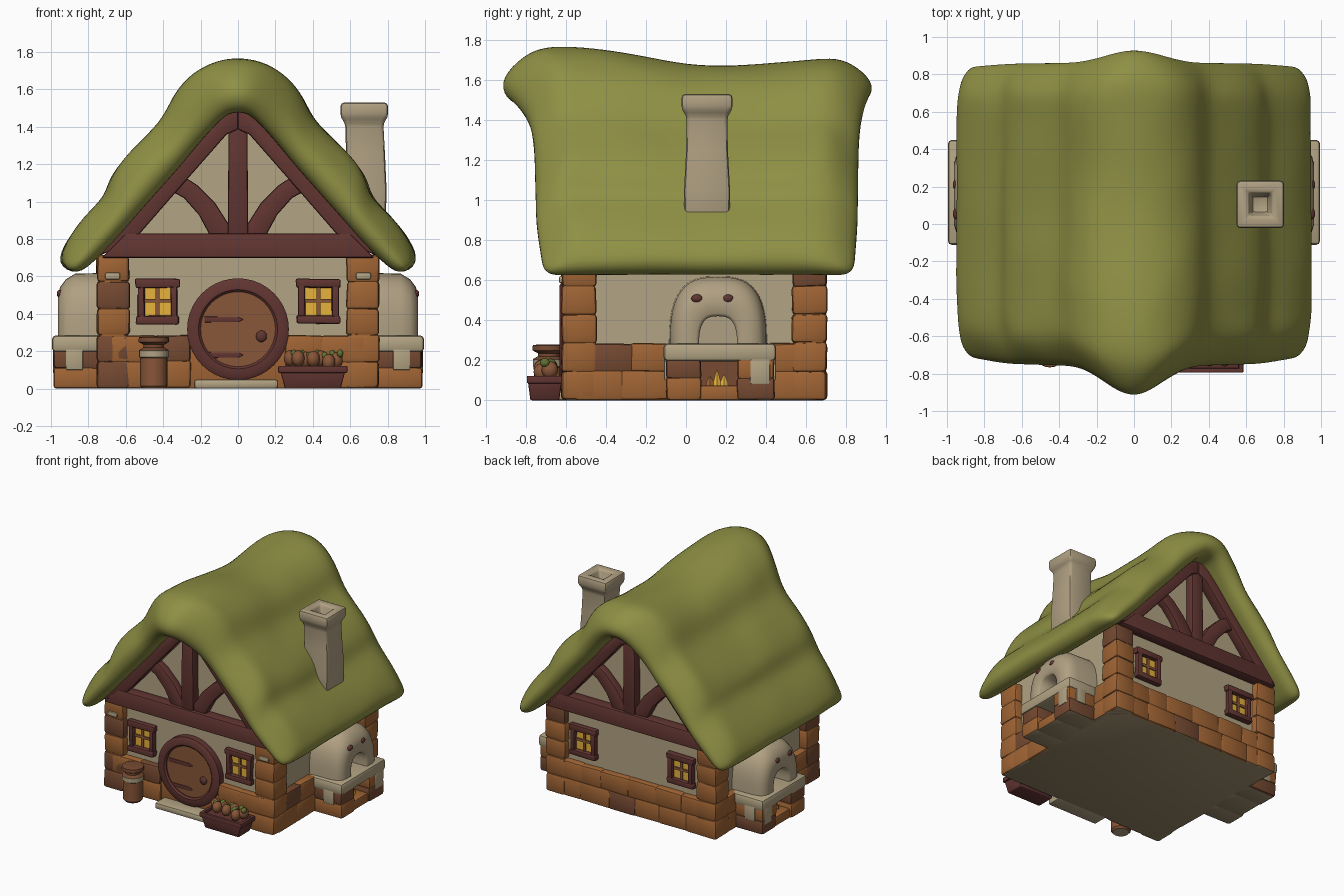
import bpy, bmesh, math, random
from mathutils import Vector, Matrix

if "Cube" in bpy.data.objects:
    bpy.data.objects.remove(bpy.data.objects["Cube"])
random.seed(11)

# ---- colours (sRGB 0-255 turned into linear) ----
COLOURS = [("thatch_green", 143, 144, 68), ("plaster_beige", 178, 163, 131), ("stone_orange", 160, 100, 52),
           ("stone_brown", 118, 74, 50), ("timber_maroon", 97, 53, 49), ("door_brown", 136, 86, 56),
           ("window_yellow", 230, 178, 60), ("leaf_green", 98, 116, 50), ("chimney_stone", 176, 160, 130),
           ("floor_brown", 154, 137, 106)]
lin = lambda c: (c / 255 / 12.92) if c < 11 else ((c / 255 + 0.055) / 1.055) ** 2.4
MATS = []
for n, *rgb in COLOURS:
    m = bpy.data.materials.new(n)
    m.diffuse_color = (*[lin(c) for c in rgb], 1)
    m.use_nodes = True
    m.node_tree.nodes["Principled BSDF"].inputs["Base Color"].default_value = m.diffuse_color
    MATS.append(m)
GREEN, PLASTER, ORANGE, BROWN, TIMBER, DOOR, YELLOW, LEAF, CHIM, FLOOR = range(10)


def finish(name, bm, angle=40, subsurf=0):
    bmesh.ops.recalc_face_normals(bm, faces=bm.faces)
    me = bpy.data.meshes.new(name)
    bm.to_mesh(me)
    bm.free()
    for m in MATS:
        me.materials.append(m)
    ob = bpy.data.objects.new(name, me)
    bpy.context.collection.objects.link(ob)
    bpy.ops.object.select_all(action='DESELECT')
    ob.select_set(True)
    bpy.context.view_layer.objects.active = ob
    bpy.ops.object.shade_smooth_by_angle(angle=math.radians(angle))
    if subsurf:
        s = ob.modifiers.new("Subdivision", 'SUBSURF')
        s.levels = s.render_levels = subsurf


def merge(bm, part, mat, bevel=0.0, seg=2):
    """Bevel the sharp edges of a part, colour it and add it to bm."""
    bmesh.ops.recalc_face_normals(part, faces=part.faces)
    if bevel:
        edges = [e for e in part.edges if e.calc_face_angle(0) > 0.5]
        bmesh.ops.bevel(part, geom=edges, offset=bevel, segments=seg, profile=0.5, affect='EDGES', clamp_overlap=True)
    for f in part.faces:
        f.material_index = mat
    tmp = bpy.data.meshes.new("tmp")
    part.to_mesh(tmp)
    part.free()
    bm.from_mesh(tmp)
    bpy.data.meshes.remove(tmp)


def box(bm, lo, hi, mat, bevel=0.01, jitter=0.0, taper=1.0):
    part = bmesh.new()
    bmesh.ops.create_cube(part, size=1)
    lo, hi = Vector([min(a, b) for a, b in zip(lo, hi)]), Vector([max(a, b) for a, b in zip(lo, hi)])
    c, d = (lo + hi) / 2, hi - lo
    for v in part.verts:
        k = taper if v.co.z < 0 else 1
        v.co = Vector((c.x + v.co.x * d.x * k, c.y + v.co.y * d.y * k, c.z + v.co.z * d.z))
        v.co += Vector([random.uniform(-jitter, jitter) for _ in range(3)])
        v.co.z = max(v.co.z, 0)
    merge(bm, part, mat, bevel)


def prism(bm, pts, y0, y1, mat, bevel=0.012):
    """Extrude an x,z outline along y."""
    part = bmesh.new()
    f = part.faces.new([part.verts.new((x, y0, z)) for x, z in pts])
    r = bmesh.ops.extrude_face_region(part, geom=[f])
    for v in r["geom"]:
        if isinstance(v, bmesh.types.BMVert):
            v.co.y = y1
    merge(bm, part, mat, bevel)


def loft(bm, rings, mat, bevel=0.0):
    """Join equal closed rings of points and cap both ends."""
    part = bmesh.new()
    vs = [[part.verts.new(p) for p in r] for r in rings]
    n = len(vs[0])
    for a, b in zip(vs, vs[1:]):
        for i in range(n):
            part.faces.new((a[i], a[(i + 1) % n], b[(i + 1) % n], b[i]))
    part.faces.new(vs[0])
    part.faces.new(vs[-1])
    merge(bm, part, mat, bevel)


def ball(bm, c, r, mat):
    part = bmesh.new()
    bmesh.ops.create_icosphere(part, subdivisions=2, radius=1,
                               matrix=Matrix.Translation(c) @ Matrix.Diagonal((*r, 1)))
    merge(bm, part, mat)


# ---- thatched roof: stepped section lofted along y, ends rounded ----
outer = [(0, 1.77), (.12, 1.755), (.24, 1.70), (.345, 1.59), (.395, 1.455), (.50, 1.35), (.61, 1.24), (.69, 1.125),
         (.71, 1.025), (.82, .92), (.92, .79), (.97, .67)]
inner = [(0, 1.48), (.06, 1.47), (.13, 1.40), (.22, 1.30), (.30, 1.20), (.38, 1.11), (.46, 1.02), (.54, .93),
         (.61, .85), (.68, .77), (.76, .69), (.86, .60)]
full = lambda h: [(-x, z) for x, z in h[:0:-1]] + h
outer, inner = full(outer), full(inner)
hump = lambda x: math.cos(math.pi / 2 * min(1, abs(x) / .42)) ** 1.6
front = lambda x: -0.755 - 0.165 * hump(x) + 0.04 * (abs(x) / .95) ** 6
back = lambda x: 0.86 + 0.07 * hump(x) - 0.02 * (abs(x) / .95) ** 6
STN = [0, .06, .14, .25, .37, .5, .63, .75, .86, .94, 1]
bm = bmesh.new()
O, I = [], []
for t in STN:
    end = t in (0, 1)
    ro, ri = [], []
    for (xo, zo), (xi, zi) in zip(outer, inner):
        f, b = front(xo), back(xo)
        y = (f + .07) + (b - f - .14) * t
        dip = (-.085 * math.exp(-((y - .2) / .45) ** 2) - .02 * (y + .6)) * max(0, (zo - 1) / .76)
        k = .22 if end else 0
        j = lambda: random.uniform(-.01, .01)
        ro.append(bm.verts.new((xo + (xi - xo) * k + j(), y, zo + (zi - zo) * k + dip + j())))
        ri.append(bm.verts.new((xi, f + .03 + (b - f - .06) * t, zi)))
    O.append(ro)
    I.append(ri)
n = len(outer)
mids = {}
for e, s in ((0, -1), (-1, 1)):
    mids[e] = [bm.verts.new(((a.co.x + b.co.x) / 2, (front, back)[e](x) + s * .025, (a.co.z + b.co.z) / 2))
               for a, b, (x, z) in zip(O[e], I[e], outer)]
    for i in range(n - 1):
        for p, q in ((O[e], mids[e]), (mids[e], I[e])):
            bm.faces.new((p[i], p[i + 1], q[i + 1], q[i]))
for j in range(len(STN) - 1):
    for g in (O, I):
        for i in range(n - 1):
            bm.faces.new((g[j][i], g[j][i + 1], g[j + 1][i + 1], g[j + 1][i]))
    for i in (0, n - 1):
        vs = [O[j][i], O[j + 1][i], I[j + 1][i], I[j][i]]
        if j == 0:
            vs.append(mids[0][i])
        if j == len(STN) - 2:
            vs.insert(2, mids[-1][i])
        bm.faces.new(vs)
finish("thatched_roof", bm, 180, 2)

# ---- plaster walls with gables ----
bm = bmesh.new()
half = [(.69, .02), (.69, .76), (.42, 1.08), (.12, 1.42)]
prism(bm, half + [(0, 1.48)] + [(-x, z) for x, z in half[::-1]], -.57, .65, PLASTER, 0)
finish("plaster_walls", bm)

# ---- stone base and corner pillars ----
bm = bmesh.new()
box(bm, (-.735, -.605, 0), (.735, .685, .275), ORANGE, .01)
stone = lambda: random.choices((ORANGE, BROWN), (84, 16))[0]


def stone_row(p0, p1, z0, z1, count):
    """Row of rounded stones filling the rectangle p0..p1 along its longer side."""
    ax = 0 if abs(p1[0] - p0[0]) > abs(p1[1] - p0[1]) else 1
    cuts = [p0[ax] + (p1[ax] - p0[ax]) * (i + (random.uniform(-.2, .2) if 0 < i < count else 0)) / count
            for i in range(count + 1)]
    for a, b in zip(cuts, cuts[1:]):
        lo, hi = [*p0, z0], [*p1, z1]
        lo[ax], hi[ax] = a - .008, b + .008
        box(bm, lo, hi, stone(), .018, .004)


for z0, z1 in ((0, .15), (.14, .285)):
    for s in (-1, 1):
        stone_row((s * .68 if s < 0 else .26, -.62), (-.26 if s < 0 else .68, -.52), z0, z1, 2)
        stone_row((s * .65, -.55), (s * .75, .63), z0, z1, 5)
    stone_row((-.68, .60), (.68, .70), z0, z1, 6)
for sx in (-1, 1):
    for y0 in (-.622, .528):
        box(bm, (sx * .59, y0 + .01, 0), (sx * .745, y0 + .165, .70), ORANGE, .02)
        for i in range(5):
            box(bm, (sx * .58, y0, i * .142), (sx * .755, y0 + .175, i * .142 + .148), stone(), .02, .005)
    box(bm, (sx * .63, -.634, .585), (sx * .71, -.60, .62), PLASTER, .008)  # pale stone
for f in bm.faces:  # the underside is plain
    if f.calc_center_median().z < .004:
        f.material_index = FLOOR
finish("stone_base", bm)

# ---- gable timbers and windows, front and back ----
rafter = [(.74, .71), (.43, 1.10), (.13, 1.445), (0, 1.51), (0, 1.385), (.06, 1.36), (.35, 1.03), (.55, .80)]
for tag, y, d in (("front", -.57, -1), ("back", .65, 1)):
    bm = bmesh.new()
    prism(bm, [(-.73, .70), (.73, .70), (.60, .83), (-.60, .83)], y, y + d * .09, TIMBER)
    prism(bm, [(-.055, .8), (.055, .8), (.05, 1.44), (-.05, 1.44)], y, y + d * .075, TIMBER)
    for s in (-1, 1):
        prism(bm, [(s * x, z) for x, z in rafter], y, y + d * .085, TIMBER)
        prism(bm, [(s * x, z) for x, z in ((0, .80), (.14, .80), (.21, .93), (.29, 1.02), (.42, 1.09),
                                           (.36, 1.18), (.22, 1.09), (.12, .99), (.05, .88))], y, y + d * .065, TIMBER)
    finish(tag + "_gable_timbers", bm)
    for s in (-1, 1):
        bm = bmesh.new()
        c = s * .43
        box(bm, (c - .09, y, .38), (c + .09, y + d * .015, .56), YELLOW, 0)
        for e in (-1, 1):
            box(bm, (c + e * .07, y, .36), (c + e * .108, y + d * .045, .57), TIMBER, .008, .004)
        box(bm, (c - .12, y, .54), (c + .12, y + d * .05, .588), TIMBER, .01, .004)
        box(bm, (c - .115, y, .345), (c + .115, y + d * .05, .392), TIMBER, .01, .004)
        box(bm, (c - .01, y, .38), (c + .01, y + d * .024, .56), DOOR, 0)
        box(bm, (c - .08, y, .46), (c + .08, y + d * .024, .48), DOOR, 0)
        finish(f"{tag}_window_{'left' if s < 0 else 'right'}", bm)

# ---- round door, frame, hinges, knob and step ----
circle = lambda r, y, k=40: [(r * math.cos(a * math.tau / k), y, .318 + r * math.sin(a * math.tau / k))
                             for a in range(k)]
bm = bmesh.new()
loft(bm, [circle(.215, -.55), circle(.215, -.612)], DOOR)
for z in (.18, .37):
    prism(bm, [(-.18, z - .015), (0, z - .014), (.03, z), (0, z + .014), (-.18, z + .015)], -.61, -.62, TIMBER, .003)
ball(bm, (.125, -.615, .28), (.03, .016, .032), TIMBER)
finish("round_door", bm)
bm = bmesh.new()
loft(bm, [circle(r, y) for r, y in ((.2, -.55), (.2, -.62), (.212, -.632), (.255, -.632), (.272, -.62), (.272, -.55))],
     TIMBER)
finish("door_frame", bm)
bm = bmesh.new()
box(bm, (-.235, -.72, 0), (.215, -.56, .05), PLASTER, .015)
finish("door_step", bm)

# ---- ovens on both sides ----
arch = lambda x, w, z0, h, k=24: [(x, .16 + w * math.copysign(abs(math.cos(a * math.pi / k)) ** .7, k / 2 - a),
                                   z0 + h * math.sin(a * math.pi / k) ** .7) for a in range(k + 1)]
for s, side in ((-1, "left"), (1, "right")):
    bm = bmesh.new()
    for y0, y1 in ((-.10, .075), (.255, .44)):
        for i, z0 in enumerate((0, .105)):
            box(bm, (s * .70, y0, z0), (s * .985, y1, z0 + .115), BROWN if (i + (y0 > 0)) % 2 else ORANGE, .018, .004)
    box(bm, (s * .70, .05, 0), (s * .97, .28, .075), ORANGE, .012)
    box(bm, (s * .70, .05, .07), (s * .80, .28, .2), BROWN, 0)
    for y in (-.103, .443):  # pale stones on the flanks
        box(bm, (s * .83, y - .006, .10), (s * .92, y + .006, .22), PLASTER, .005)
    box(bm, (s * .95, .32, .08), (s * .99, .42, .21), PLASTER, .008)
    for f in bm.faces:
        if f.calc_center_median().z < .004:
            f.material_index = FLOOR
    finish(side + "_oven_base", bm)
    bm = bmesh.new()
    box(bm, (s * .70, -.112, .195), (s * .995, .45, .285), PLASTER, .022)
    finish(side + "_oven_slab", bm)
    bm = bmesh.new()
    loft(bm, [arch(s * x, w, .27, h) for x, w, h in ((.82, .095, .15), (.95, .095, .15), (.962, .11, .165),
         (.962, .165, .24), (.95, .205, .275), (.92, .228, .315), (.87, .24, .345), (.66, .245, .35))], CHIM)
    finish(side + "_oven_dome", bm, 60)
    bm = bmesh.new()
    for y in (.055, .21):
        ball(bm, (s * .95, y, .508), (.02, .03, .022), TIMBER)
    finish(side + "_oven_dome_spots", bm)
    bm = bmesh.new()
    for y, h, m in ((.12, .05, ORANGE), (.155, .085, YELLOW), (.19, .06, YELLOW)):
        loft(bm, [[(s * .88 + r * math.cos(a), y + r * math.sin(a), z) for a in (0, 1.05, 2.09, 3.14, 4.19, 5.24)]
                  for r, z in ((.025, .07), (.022, .09), (.003, .07 + h))], m)
    finish(side + "_oven_fire", bm)

# ---- chimney ----
bm = bmesh.new()
loft(bm, [[(cx + a * h, .105 + b * h, z) for a, b in ((-1, -1), (1, -1), (1, 1), (-1, 1))] for z, cx, h in
          ((.86, .675, .112), (1.05, .68, .115), (1.25, .682, .104), (1.42, .675, .102), (1.45, .675, .127),
           (1.53, .675, .127), (1.53, .675, .062), (1.40, .675, .045))], CHIM, .02)
finish("chimney", bm)

# ---- milk can ----
bm = bmesh.new()
loft(bm, [[(-.45 + r * math.cos(a * math.tau / 20), -.685 + r * math.sin(a * math.tau / 20), z) for a in range(20)]
          for r, z in ((.06, 0), (.073, .015), (.073, .165), (.08, .17), (.08, .205), (.055, .22), (.055, .235),
                       (.082, .25), (.08, .275), (.05, .28))], DOOR)
for f in bm.faces:
    z = f.calc_center_median().z
    f.material_index = PLASTER if z < .004 or .166 < z < .21 else BROWN if z > .21 else DOOR
finish("milk_can", bm)

# ---- planter with plants ----
bm = bmesh.new()
box(bm, (.225, -.79, 0), (.575, -.62, .10), TIMBER, .008, 0, .85)
for a, b in (((.215, -.795), (.585, -.77)), ((.215, -.64), (.585, -.615)), ((.215, -.79), (.24, -.62)),
             ((.56, -.79), (.585, -.62))):
    box(bm, (*a, .085), (*b, .122), TIMBER, .006)
finish("planter_box", bm)
bm = bmesh.new()
for i in range(7):
    x = .28 + i * .041
    ball(bm, (x, -.70 + .02 * (-1) ** i, .14 + random.uniform(0, .025)), (.036, .042, .045), DOOR)
    ball(bm, (x + .02, -.69 - .015 * (-1) ** i, .175 + random.uniform(0, .015)), (.018, .025, .022), LEAF)
finish("planter_plants", bm)
